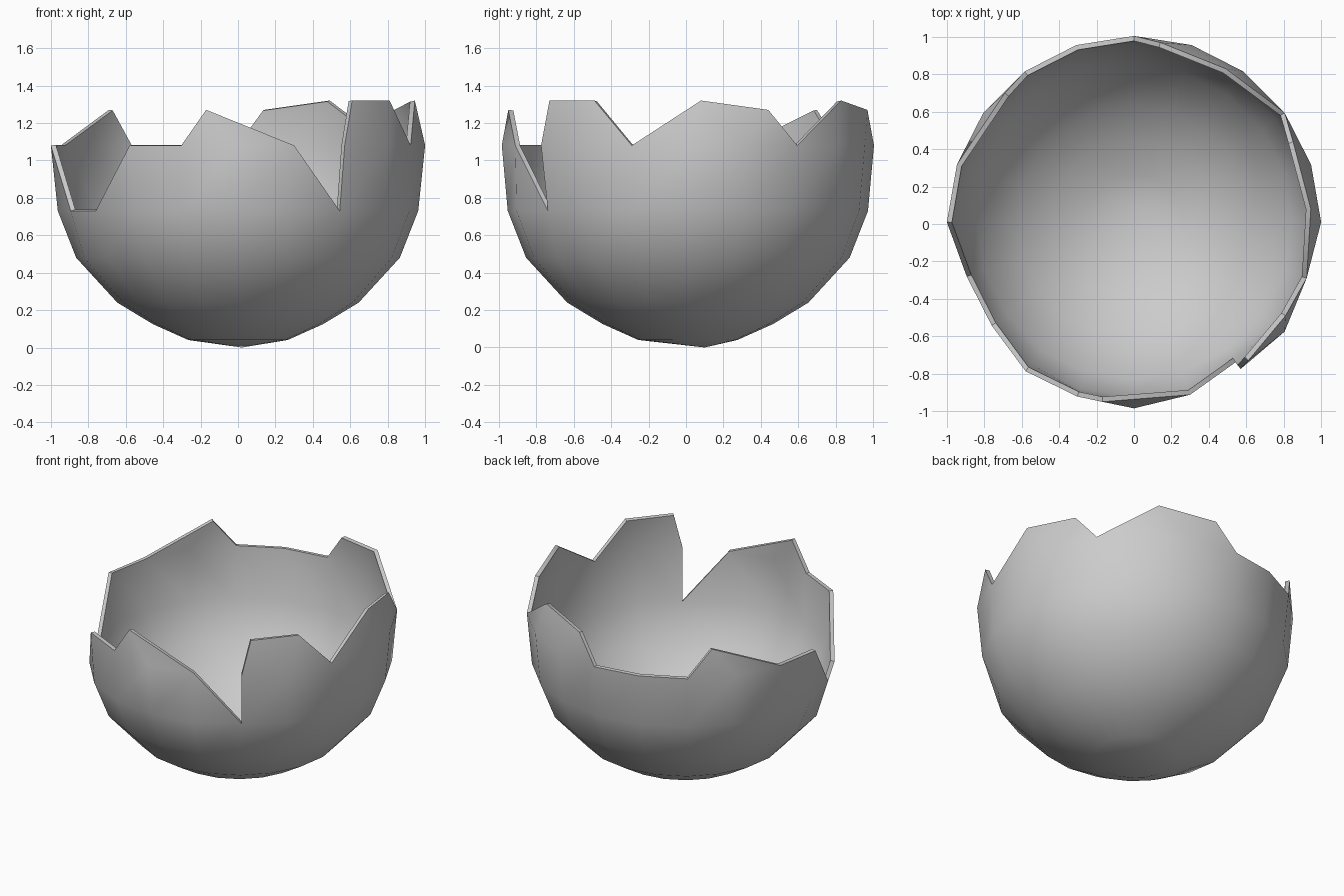
import bpy, bmesh
from math import sin, cos, pi

if "Cube" in bpy.data.objects:
    bpy.data.objects.remove(bpy.data.objects["Cube"])

N = 20
bm = bmesh.new()


def ring(z, r, oy=0.01, dents={}):
    """One horizontal ring of the shell, with optional radius changes."""
    vs = []
    for k in range(N):
        q = dents.get(k, r)
        a = 2 * pi * k / N
        vs.append(bm.verts.new((q * cos(a), q * sin(a) + oy, z)))
    return vs


# rounded bottom and lower rows
base = bm.verts.new((0.02, 0.1, 0.0))
profile = [(0.04, 0.265), (0.125, 0.455), (0.24, 0.645), (0.48, 0.865)]
rows = [ring(z, r) for z, r in profile]
L = ring(0.73, 0.963, dents={11: 0.94, 12: 0.94, 17: 0.925})
E = ring(1.08, 0.995, dents={0: 1.0, 10: 1.0, 13: 0.985, 14: 0.98,
                             16: 0.97, 17: 0.97, 19: 0.97})
rows.append(L)
for k in range(N):
    j = (k + 1) % N
    bm.faces.new((base, rows[0][j], rows[0][k]))
    for lo, hi in zip(rows, rows[1:]):
        bm.faces.new((lo[k], lo[j], hi[j], hi[k]))

# row under the widest ring, with the two deep notches left open
for k in range(N):
    j = (k + 1) % N
    if k == 10:
        bm.faces.new((L[k], L[j], E[k]))
    elif k == 12:
        bm.faces.new((L[k], L[j], E[j]))
    elif k == 16:
        bm.faces.new((L[k], L[j], E[k]))
    elif k != 11:
        bm.faces.new((L[k], L[j], E[j], E[k]))

# jagged peaks of the broken rim
peaks = [(0.945, 0.08, 1.32), (0.85, 0.44, 1.27), (0.49, 0.83, 1.32),
         (0.14, 0.97, 1.27), (-0.69, 0.70, 1.27), (-0.17, -0.95, 1.27),
         (0.61, -0.73, 1.32), (0.81, -0.49, 1.32)]
P = [bm.verts.new(p) for p in peaks]
for a, b, p in [(19, 0, 0), (0, 1, 0), (1, 2, 1), (2, 3, 2), (3, 4, 2), (4, 5, 3),
                (7, 8, 4), (8, 9, 4), (14, 15, 5), (15, 16, 5),
                (17, 18, 6), (18, 19, 7)]:
    bm.faces.new((E[a], E[b], P[p]))
for e, p, q in [(1, 1, 0), (4, 3, 2), (18, 7, 6)]:
    bm.faces.new((E[e], P[p], P[q]))

bmesh.ops.recalc_face_normals(bm, faces=bm.faces)
bm.faces.ensure_lookup_table()
if min(bm.faces, key=lambda f: f.calc_center_median().z).normal.z > 0:
    bmesh.ops.reverse_faces(bm, faces=bm.faces)

me = bpy.data.meshes.new("broken_shell")
bm.to_mesh(me)
bm.free()
shell = bpy.data.objects.new("broken_shell", me)
bpy.context.collection.objects.link(shell)

# thin wall grown inwards
sol = shell.modifiers.new("wall", 'SOLIDIFY')
sol.thickness = 0.027
sol.offset = -1
bpy.context.view_layer.objects.active = shell
shell.select_set(True)
bpy.ops.object.modifier_apply(modifier=sol.name)
bpy.ops.object.shade_smooth_by_angle(angle=0.7)
